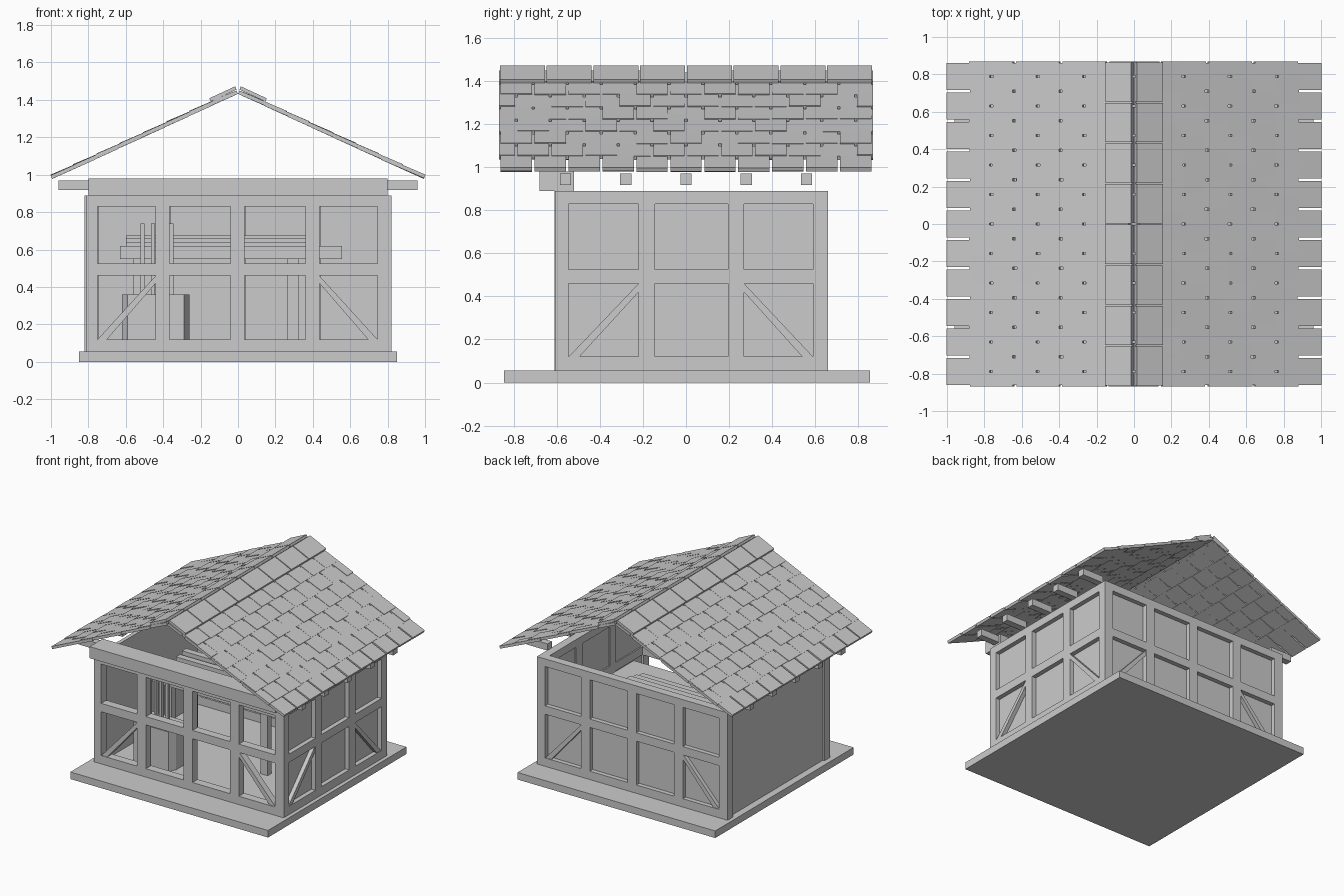
import bpy, bmesh, math, random
from mathutils import Vector, Matrix

if "Cube" in bpy.data.objects:
    bpy.data.objects.remove(bpy.data.objects["Cube"])

random.seed(4)


def add_hull(bm, pts):
    """Eight-corner block: first four points are one face, last four the opposite face."""
    v = [bm.verts.new(p) for p in pts]
    for f in ((0, 1, 2, 3), (7, 6, 5, 4), (0, 4, 5, 1), (1, 5, 6, 2), (2, 6, 7, 3), (3, 7, 4, 0)):
        bm.faces.new([v[i] for i in f])


def add_box(bm, x0, x1, y0, y1, z0, z1, m=None):
    m = m or Matrix()
    add_hull(bm, [m @ Vector(p) for p in (
        (x0, y0, z0), (x1, y0, z0), (x1, y1, z0), (x0, y1, z0),
        (x0, y0, z1), (x1, y0, z1), (x1, y1, z1), (x0, y1, z1))])


def finish(name, bm):
    bmesh.ops.recalc_face_normals(bm, faces=bm.faces)
    me = bpy.data.meshes.new(name)
    bm.to_mesh(me)
    bm.free()
    ob = bpy.data.objects.new(name, me)
    bpy.context.collection.objects.link(ob)
    return ob


def box(name, *b):
    bm = bmesh.new()
    add_box(bm, *b)
    return finish(name, bm)


RAILS = [(0.055, 0.12), (0.46, 0.525), (0.83, 0.89)]


def frame_wall(name, u0, u1, bays, m, panel=True, t=0.065):
    """Timber frame in the local xz plane, outer face at local y=0, depth towards +y."""
    bm = bmesh.new()
    edges = [u0] + [e for b in bays for e in b] + [u1]
    for a, b in zip(edges[0::2], edges[1::2]):
        add_box(bm, a, b, 0, t, 0.055, 0.89, m)
    for a, b in bays:
        for z0, z1 in RAILS:
            add_box(bm, a, b, 0, t, z0, z1, m)
    # diagonal braces rise from the outer bottom corners
    for (a, b), flip in ((bays[0], False), (bays[-1], True)):
        lo, hi = (b, a) if flip else (a, b)
        w = 0.05 if lo < hi else -0.05
        prof = [(lo, 0.12), (lo + w, 0.12), (hi, 0.42), (hi, 0.46)]
        add_hull(bm, [m @ Vector((u, 0.004, z)) for u, z in prof] +
                     [m @ Vector((u, t - 0.01, z)) for u, z in prof])
    finish(name, bm)
    if panel:
        bm = bmesh.new()
        add_box(bm, u0 + 0.03, u1 - 0.03, 0.035, 0.055, 0.06, 0.88, m)
        finish(name + "_panel", bm)


# floor slab
box("floor_slab", -0.85, 0.85, -0.845, 0.855, 0, 0.055)

# walls: open front, panelled back and right, plain left
bays4 = [(-0.75, -0.44), (-0.365, -0.04), (0.035, 0.36), (0.435, 0.745)]
bays3 = [(-0.545, -0.22), (-0.145, 0.195), (0.27, 0.59)]
frame_wall("front_frame", -0.81, 0.81, bays4, Matrix.Translation((0, -0.61, 0)), panel=False)
frame_wall("back_frame", -0.82, 0.82, bays4,
           Matrix.Translation((0, 0.66, 0)) @ Matrix.Rotation(math.pi, 4, 'Z'))
frame_wall("right_frame", -0.608, 0.658, bays3,
           Matrix.Translation((0.82, 0, 0)) @ Matrix.Rotation(math.pi / 2, 4, 'Z'))
box("left_wall", -0.795, -0.765, -0.56, 0.61, 0.055, 0.89)

# front beam and eave beam ends
box("front_beam", -0.80, 0.80, -0.68, -0.52, 0.89, 0.98)
for i in range(5):
    y = -0.56 + 0.28 * i
    for side in (-1, 1):
        xs = sorted((side * 0.78, side * 0.96))
        box("eave_beam_end", *xs, y - 0.026, y + 0.026, 0.918, 0.97)

# roof: overlapping staggered shingles, no deck
ANGLE = math.atan(0.46)
ROWS, P, HALF = 8, 0.1365, 0.868
PITCH = 2 * HALF / 11


def slope(side):
    """Local x runs down the slope, local z points out of the roof."""
    m = Matrix.Translation((0, 0, 1.432)) @ Matrix.Rotation(ANGLE, 4, 'Y')
    return m if side > 0 else Matrix.Scale(-1, 4, (1, 0, 0)) @ m


for side, label in ((1, "right"), (-1, "left")):
    bm = bmesh.new()
    m = slope(side)
    for k in range(ROWS):
        end = (k + 1) * P
        start = max(0.0, end - 2 * P + 0.022)
        off = 0 if k % 2 else -PITCH / 2
        for j in range(12):
            a = max(-HALF, -HALF + off + j * PITCH + 0.006)
            b = min(HALF, -HALF + off + (j + 1) * PITCH - 0.006)
            if b - a < 0.02:
                continue
            lift = random.uniform(0.002, 0.007)
            e = end + random.uniform(-0.004, 0.004) * (k < ROWS - 1)
            add_hull(bm, [m @ Vector(p) for p in (
                (start, a, 0), (e, a, lift), (e, b, lift), (start, b, 0),
                (start, a, 0.02), (e, a, lift + 0.02), (e, b, lift + 0.02), (start, b, 0.02))])
    finish(label + "_shingles", bm)

    # ridge caps
    bm = bmesh.new()
    w = 2 * HALF / 8
    for j in range(8):
        y0 = -HALF + j * w
        add_box(bm, -0.003, 0.15, y0 + 0.004, y0 + w - 0.004, 0.024, 0.043, m)
    finish(label + "_ridge_caps", bm)

# chair: chamfered seat block with a slatted back
bm = bmesh.new()
seat = [(-0.18, -0.06), (-0.15, -0.11), (0.15, -0.11), (0.18, -0.06), (0.18, 0.11), (-0.18, 0.11)]
f = bm.faces.new([bm.verts.new((-0.44 + x, -0.33 + y, 0.055)) for x, y in seat])
ext = bmesh.ops.extrude_face_region(bm, geom=[f])
bmesh.ops.translate(bm, vec=(0, 0, 0.305), verts=[v for v in ext["geom"] if isinstance(v, bmesh.types.BMVert)])
finish("chair_seat", bm)
for x in (-0.51, -0.455, -0.41, -0.355):
    box("chair_slat", x - 0.01, x + 0.01, -0.37, -0.34, 0.36, 0.74)

# work table with planks lying on it
box("table_top", -0.63, 0.555, -0.15, 0.25, 0.55, 0.62)
for x in (-0.53, 0.295):
    for y in (-0.10, 0.17):
        box("table_leg", x - 0.03, x + 0.03, y, y + 0.05, 0.055, 0.55)
for i in range(3):
    y = 0.02 + i * 0.075
    box("plank", -0.60, 0.36, y, y + 0.05, 0.62, 0.64 + i * 0.018)
